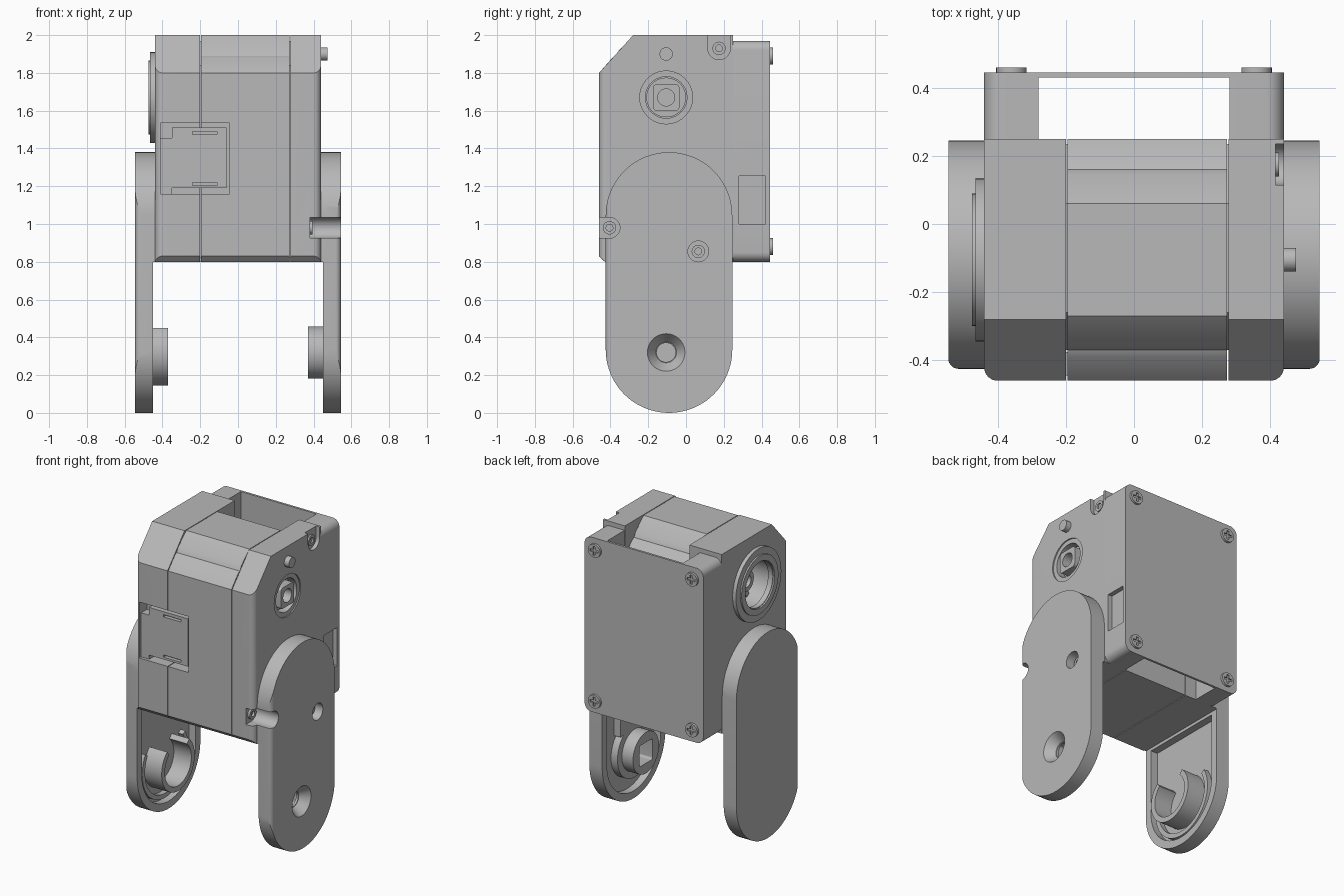
import bpy, bmesh
from math import sin, cos, pi, radians
from mathutils import Matrix

cube = bpy.data.objects.get("Cube")
if cube:
    bpy.data.objects.remove(cube, do_unlink=True)

grey = bpy.data.materials.new("light grey")
grey.use_nodes = True
grey.diffuse_color = (0.48, 0.48, 0.48, 1)
grey.node_tree.nodes["Principled BSDF"].inputs["Base Color"].default_value = grey.diffuse_color


# ---- helpers ----
def finish(name, bm):
    bmesh.ops.recalc_face_normals(bm, faces=bm.faces)
    mesh = bpy.data.meshes.new(name)
    bm.to_mesh(mesh)
    bm.free()
    mesh.materials.append(grey)
    obj = bpy.data.objects.new(name, mesh)
    bpy.context.collection.objects.link(obj)
    return obj


def prism(name, pts, axis, a, b):
    """Extrude a closed 2D outline along one axis from a to b."""
    place = {"X": lambda u, v, t: (t, u, v),
             "Y": lambda u, v, t: (u, t, v),
             "Z": lambda u, v, t: (u, v, t)}[axis]
    bm = bmesh.new()
    lo = [bm.verts.new(place(u, v, a)) for u, v in pts]
    hi = [bm.verts.new(place(u, v, b)) for u, v in pts]
    bm.faces.new(lo)
    bm.faces.new(hi)
    for i in range(len(pts)):
        j = (i + 1) % len(pts)
        bm.faces.new((lo[i], lo[j], hi[j], hi[i]))
    return finish(name, bm)


def cone(name, y, z, x0, x1, r0, r1):
    bm = bmesh.new()
    m = Matrix.Translation(((x0 + x1) / 2, y, z)) @ Matrix.Rotation(pi / 2, 4, "Y")
    bmesh.ops.create_cone(bm, cap_ends=True, segments=40, radius1=r0, radius2=r1,
                          depth=x1 - x0, matrix=m)
    return finish(name, bm)


def combine(obj, *tools, op="DIFFERENCE"):
    for tool in tools:
        mod = obj.modifiers.new("cut", "BOOLEAN")
        mod.operation, mod.object, mod.solver = op, tool, "EXACT"
        graph = bpy.context.evaluated_depsgraph_get()
        mesh = bpy.data.meshes.new_from_object(obj.evaluated_get(graph))
        obj.modifiers.clear()
        obj.data = mesh
        bpy.data.objects.remove(tool, do_unlink=True)
    return obj


def arc(u, v, r, a0, a1, n=24):
    return [(u + r * cos(radians(a0 + (a1 - a0) * i / n)),
             v + r * sin(radians(a0 + (a1 - a0) * i / n))) for i in range(n + 1)]


def circle(u, v, r, n=40):
    return arc(u, v, r, 0, 360, n)[:-1]


def rect(u0, u1, v0, v1):
    return [(u0, v0), (u1, v0), (u1, v1), (u0, v1)]


def rounded(u0, u1, v0, v1, r):
    return (arc(u1 - r, v1 - r, r, 0, 90, 8) + arc(u0 + r, v1 - r, r, 90, 180, 8)
            + arc(u0 + r, v0 + r, r, 180, 270, 8) + arc(u1 - r, v0 + r, r, 270, 360, 8))


def stadium(r):
    return arc(LEG_Y, 1.045, r, 0, 180, 40) + arc(LEG_Y, 0.335, r, 180, 360, 40)


def box(x, y, z):
    return prism("box", rect(*x, *y), "Z", *z)


def tube(name, y, z, x0, x1, r, hole):
    return combine(prism(name, circle(y, z, r), "X", x0, x1),
                   prism("bore", circle(y, z, hole), "X", x0 - 0.05, x1 + 0.05))


def corner_plan(s, inner, outer, front, back, r):
    """Plan outline with a rounded outer front corner."""
    pts = [(inner, back), (inner, front)] + arc(outer - r, front + r, r, -90, 0, 8) + [(outer, back)]
    return [(s * u, v) for u, v in pts]


AXIS_Y, AXIS_Z, LEG_Y, PIVOT_Z = -0.105, 1.67, -0.09, 0.32


def front_slot():
    return [prism("slot", [(-0.6, 0.925)] + arc(-0.405, 0.98, 0.055, -90, 90) + [(-0.6, 1.035)],
                  "X", 0.38, 0.7)]


def connector_recess():
    return box((-0.41, -0.045), (-0.6, -0.38), (1.16, 1.535))


# ---- casing: two side shells, motor band between them, inner core ----
side = [(-0.46, 0.83), (-0.43, 0.8), (0.25, 0.8), (0.25, 2), (-0.28, 2), (-0.46, 1.8)]
shells = {}
for name, s, inner in (("left_shell", 1, 0.278), ("right_shell", -1, 0.2)):
    shells[name] = combine(prism(name, side, "X", s * inner, s * 0.5),
                           prism("plan", corner_plan(s, 0.1, 0.44, -0.46, 0.3, 0.04), "Z", 0.7, 2.1),
                           op="INTERSECT")

band = [(-0.46, 0.83), (-0.43, 0.8), (0.25, 0.8), (0.25, 1.81), (0.18, 1.88), (0.16, 1.89),
        (0.145, 1.92), (0.06, 2), (-0.27, 2), (-0.355, 1.92), (-0.37, 1.89), (-0.39, 1.88),
        (-0.46, 1.8)]
motor_band = combine(prism("motor_band", band, "X", -0.195, 0.273), connector_recess())
prism("inner_core", [(-0.37, 0.82), (0.235, 0.82), (0.235, 1.8), (0.06, 1.97),
                     (-0.26, 1.97), (-0.37, 1.84)], "X", -0.21, 0.29)

# shaft bore, shallow rim, corner screw pocket and front slot
combine(shells["left_shell"],
        prism("rim", circle(AXIS_Y, AXIS_Z, 0.14), "X", 0.432, 0.5),
        prism("bore", circle(AXIS_Y, AXIS_Z, 0.11), "X", 0.33, 0.5),
        prism("pocket", [(0.235, 2.1), (0.115, 2.1)] + arc(0.175, 1.93, 0.06, 180, 360),
              "X", 0.415, 0.5),
        *front_slot())
combine(shells["right_shell"],
        prism("bore", circle(AXIS_Y, AXIS_Z, 0.16), "X", -0.5, -0.25), connector_recess())

# ---- output shafts ----
combine(prism("left_shaft", rounded(-0.175, -0.035, 1.6, 1.74, 0.02), "X", 0.32, 0.44),
        prism("hole", circle(AXIS_Y, AXIS_Z, 0.045), "X", 0.37, 0.5))
tube("shaft_collar", AXIS_Y, AXIS_Z, 0.32, 0.385, 0.105, 0.05)
prism("index_pin", circle(AXIS_Y, 1.9, 0.035), "X", 0.43, 0.475)
tube("corner_screw", 0.175, 1.93, 0.4, 0.425, 0.035, 0.018)
tube("slot_screw", -0.405, 0.98, 0.37, 0.395, 0.035, 0.018)
tube("right_bearing_ring", AXIS_Y, AXIS_Z, -0.465, -0.43, 0.24, 0.15)
tube("right_bearing_lip", AXIS_Y, AXIS_Z, -0.475, -0.46, 0.195, 0.155)
tube("right_shaft", AXIS_Y, AXIS_Z, -0.38, -0.24, 0.07, 0.04)
for i in range(3):
    a = 2 * pi * i / 3
    spoke = box((-0.33, -0.24), (0.06, 0.165), (-0.015, 0.015))
    spoke.name = "shaft_spoke"
    spoke.data.transform(Matrix.Translation((0, AXIS_Y, AXIS_Z)) @ Matrix.Rotation(a, 4, "X"))

# ---- front connector ----
plug = combine(box((-0.35, -0.06), (-0.445, -0.375), (1.19, 1.51)),
               box((-0.24, -0.11), (-0.5, -0.42), (1.475, 1.49)),
               box((-0.24, -0.11), (-0.5, -0.42), (1.205, 1.22)))
plug.name = "front_connector"
ledge = box((-0.41, -0.35), (-0.44, -0.375), (1.16, 1.455))
ledge.name = "connector_ledge"

# ---- rear cover with two side walls ----
cover = combine(prism("rear_cover", rounded(-0.44, 0.44, 0.8, 1.97, 0.05), "Y", 0.24, 0.445),
                box((-0.28, 0.28), (0.1, 0.43), (0.7, 2.1)),
                box((0.41, 0.6), (0.28, 0.42), (1.0, 1.255)))
for x in (-0.36, 0.36):
    for z in (0.88, 1.89):
        head = prism("cover_screw", circle(x, z, 0.045, 24), "Y", 0.43, 0.46)
        combine(head, box((x - 0.03, x + 0.03), (0.45, 0.5), (z - 0.008, z + 0.008)),
                box((x - 0.008, x + 0.008), (0.45, 0.5), (z - 0.03, z + 0.03)))

# ---- legs ----
for name, s in (("left_leg", 1), ("right_leg", -1)):
    leg = combine(prism(name, stadium(0.335), "X", s * 0.45, s * 0.6),
                  prism("plan", corner_plan(s, 0.4, 0.545, -0.425, 0.3, 0.03), "Z", -0.1, 1.5),
                  op="INTERSECT")
    # hollow inner face
    pocket = [(LEG_Y + 0.285, 0.78), (LEG_Y - 0.285, 0.78)] + arc(LEG_Y, 0.335, 0.285, 180, 360, 40)
    combine(leg, prism("pocket", pocket, "X", s * 0.4, s * 0.5))
    # pad joining the leg to the casing
    pad = prism(name + "_pad", arc(LEG_Y, 1.045, 0.335, 0, 180, 40)
                + [(LEG_Y - 0.335, 0.8), (LEG_Y + 0.335, 0.8)], "X", s * 0.43, s * 0.455)
    if s > 0:
        combine(leg, *front_slot(),
                prism("screw_hole", circle(0.065, 0.855, 0.055), "X", 0.46, 0.6),
                cone("countersink", AXIS_Y, PIVOT_Z, 0.485, 0.546, 0.055, 0.1),
                prism("through", circle(AXIS_Y, PIVOT_Z, 0.05), "X", 0.4, 0.6))
        combine(pad, *front_slot())

tube("leg_screw", 0.065, 0.855, 0.45, 0.5, 0.035, 0.018)

# left pivot boss with square socket, set on a raised hub and rib
combine(prism("left_pivot_boss", circle(AXIS_Y, PIVOT_Z, 0.138), "X", 0.37, 0.505),
        prism("socket", rounded(-0.175, -0.035, 0.25, 0.39, 0.015), "X", 0.3, 0.47),
        cone("countersink", AXIS_Y, PIVOT_Z, 0.485, 0.546, 0.055, 0.1),
        prism("through", circle(AXIS_Y, PIVOT_Z, 0.05), "X", 0.3, 0.6))
tube("left_pivot_hub", AXIS_Y, PIVOT_Z, 0.452, 0.505, 0.185, 0.12)
prism("left_pivot_rib", rect(-0.19, 0.05, 0.46, 0.79), "X", 0.452, 0.505)

# right open pivot cradle with a raised guide ring
prism("right_pivot_cradle", arc(AXIS_Y, PIVOT_Z, 0.175, 132, 408, 48)
      + arc(AXIS_Y, PIVOT_Z, 0.14, 408, 132, 48), "X", -0.505, -0.37)
prism("right_guide_ring", arc(AXIS_Y, PIVOT_Z, 0.245, 150, 390, 48)
      + arc(AXIS_Y, PIVOT_Z, 0.215, 390, 150, 48), "X", -0.505, -0.465)

# ---- shading ----
for obj in bpy.context.collection.objects:
    if obj.type == "MESH" and obj.data.materials and obj.data.materials[0] == grey:
        bpy.ops.object.select_all(action="DESELECT")
        obj.select_set(True)
        bpy.context.view_layer.objects.active = obj
        bpy.ops.object.shade_smooth_by_angle(angle=radians(25))
